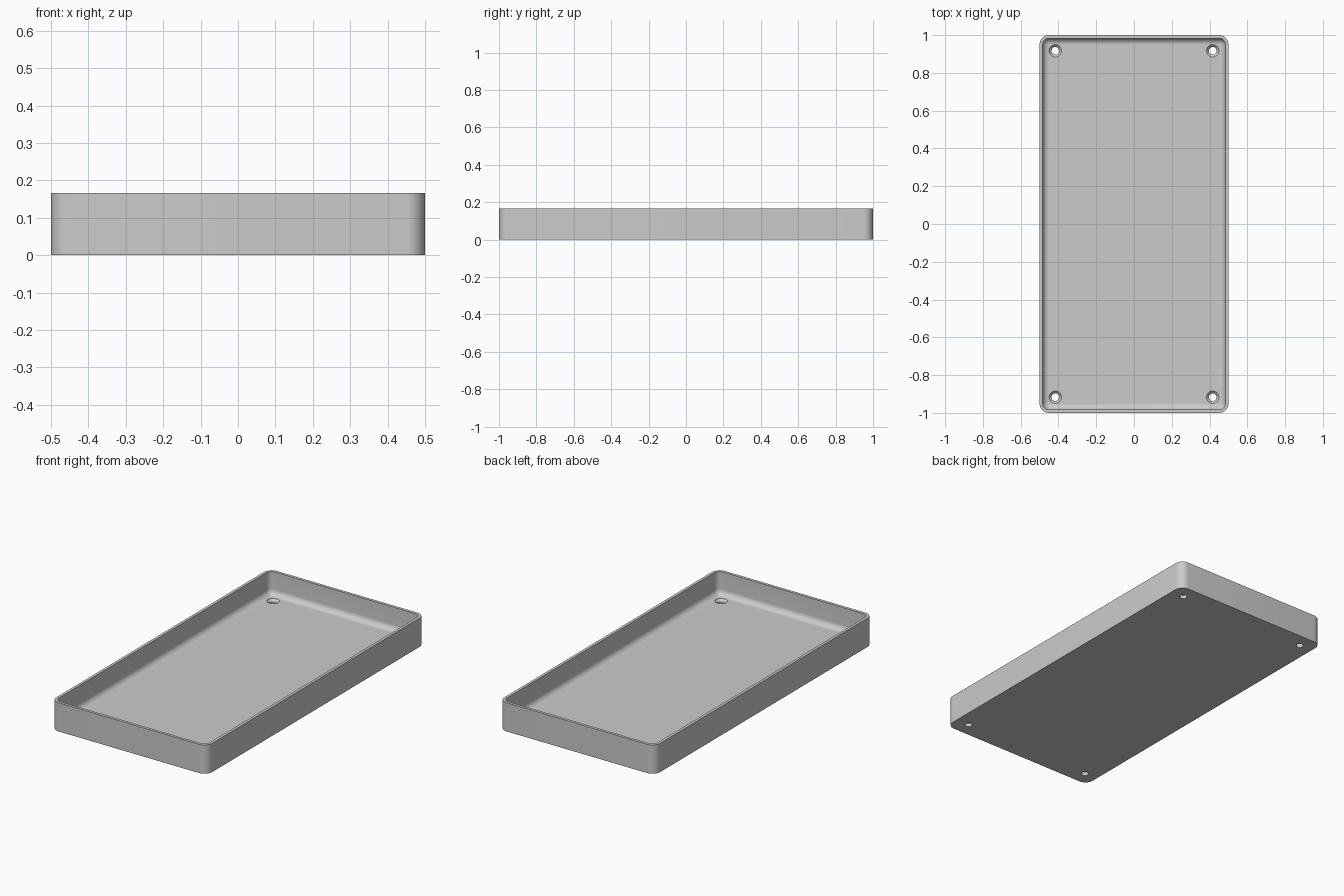
import bpy, bmesh, math
from mathutils import Vector

cube = bpy.data.objects.get("Cube")
if cube:
    bpy.data.objects.remove(cube, do_unlink=True)

# Main dimensions
HALF_X, HALF_Y, HEIGHT = 0.5, 1.0, 1 / 6
WALL, FLOOR, CORNER, FILLET = 1 / 60, 1 / 30, 0.05, 1 / 30
HOLE_X, HOLE_Y, HOLE_R, HEAD_R = 5 / 12, 11 / 12, 0.02, 1 / 30
STEPS = 10

grey = bpy.data.materials.new("plain grey")
grey.use_nodes = True
colour = (0.6, 0.6, 0.6, 1)
grey.diffuse_color = colour
grey.node_tree.nodes["Principled BSDF"].inputs["Base Color"].default_value = colour


def rounded_ring(bm, inset, z):
    """Rounded rectangle of vertices, inset from the outer outline."""
    radius = max(CORNER - inset, 0)
    ring = []
    for quarter, (sx, sy) in enumerate([(1, 1), (-1, 1), (-1, -1), (1, -1)]):
        for i in range(STEPS + 1):
            a = (quarter + i / STEPS) * math.pi / 2
            ring.append(bm.verts.new((sx * (HALF_X - CORNER) + radius * math.cos(a),
                                      sy * (HALF_Y - CORNER) + radius * math.sin(a), z)))
    return ring


def finish(bm, name):
    bmesh.ops.remove_doubles(bm, verts=bm.verts, dist=1e-5)
    bmesh.ops.recalc_face_normals(bm, faces=bm.faces)
    mesh = bpy.data.meshes.new(name)
    bm.to_mesh(mesh)
    bm.free()
    mesh.materials.append(grey)
    obj = bpy.data.objects.new(name, mesh)
    bpy.context.collection.objects.link(obj)
    return obj


# Tray: outer wall, rim, inner wall and a rounded run into the floor
profile = [(0, 0), (0, HEIGHT), (WALL, HEIGHT)]
for i in range(STEPS + 1):
    a = i / STEPS * math.pi / 2
    profile.append((WALL + FILLET * (1 - math.cos(a)), FLOOR + FILLET * (1 - math.sin(a))))

bm = bmesh.new()
rings = [rounded_ring(bm, inset, z) for inset, z in profile]
for low, high in zip(rings, rings[1:]):
    for i in range(len(low)):
        j = (i + 1) % len(low)
        bm.faces.new((low[i], low[j], high[j], high[i]))
bm.faces.new(rings[0])
bm.faces.new(rings[-1])
tray = finish(bm, "tray")

# Countersunk screw holes in the four corners
bm = bmesh.new()
hole_profile = [(HOLE_R, -0.02), (HOLE_R, FLOOR - (HEAD_R - HOLE_R)),
                (HEAD_R - 0.0005, FLOOR - 0.0005), (HEAD_R - 0.0005, FLOOR + 0.01)]
for sx in (-1, 1):
    for sy in (-1, 1):
        loops = []
        for r, z in hole_profile:
            loops.append([bm.verts.new((sx * HOLE_X + r * math.cos(k * math.tau / 32),
                                        sy * HOLE_Y + r * math.sin(k * math.tau / 32), z))
                          for k in range(32)])
        for low, high in zip(loops, loops[1:]):
            for k in range(32):
                n = (k + 1) % 32
                bm.faces.new((low[k], low[n], high[n], high[k]))
        bm.faces.new(loops[0])
        bm.faces.new(loops[-1])
cutter = finish(bm, "hole_cutter")

cut = tray.modifiers.new("screw holes", 'BOOLEAN')
cut.operation = 'DIFFERENCE'
cut.solver = 'EXACT'
cut.object = cutter

# Apply the cut, drop the cutter and shade smoothly
bpy.ops.object.select_all(action='DESELECT')
tray.select_set(True)
bpy.context.view_layer.objects.active = tray
bpy.ops.object.modifier_apply(modifier=cut.name)
bpy.data.objects.remove(cutter, do_unlink=True)
bpy.ops.object.shade_smooth_by_angle(angle=math.radians(30))
